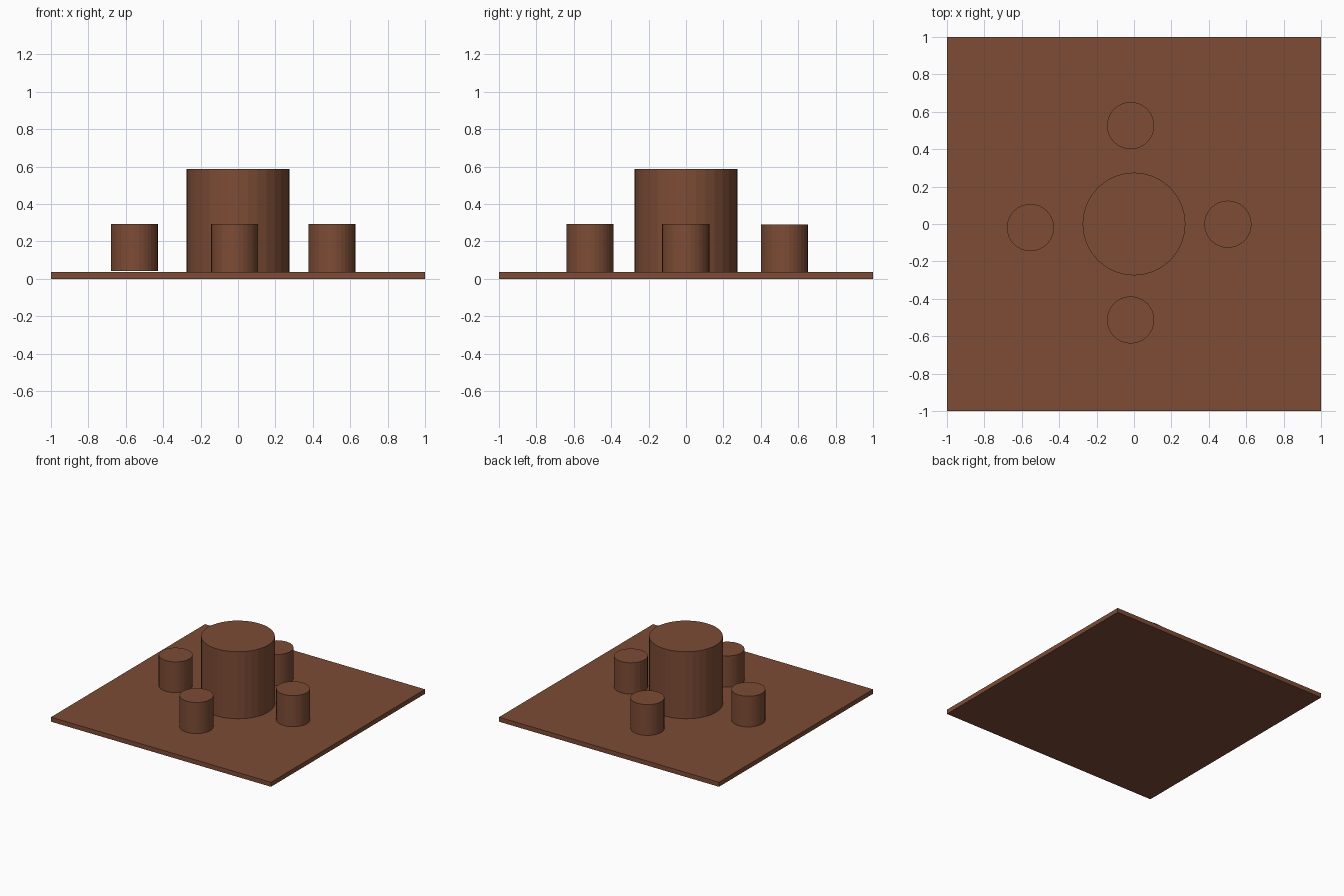
import bpy

if "Cube" in bpy.data.objects:
    bpy.data.objects.remove(bpy.data.objects["Cube"])

brown = bpy.data.materials.new("brown")
brown.diffuse_color = (0.205, 0.072, 0.036, 1)
brown.use_nodes = True
brown.node_tree.nodes["Principled BSDF"].inputs["Base Color"].default_value = brown.diffuse_color


def finish(name):
    ob = bpy.context.object
    ob.name = name
    ob.data.materials.append(brown)
    return ob


def cylinder(name, x, y, radius, bottom, top):
    bpy.ops.mesh.primitive_cylinder_add(
        vertices=32, radius=radius, depth=top - bottom,
        location=(x, y, (bottom + top) / 2))
    return finish(name)


# Thin square base plate
BASE = 0.037
bpy.ops.mesh.primitive_cube_add(size=1, location=(0, 0, BASE / 2))
plate = finish("base_plate")
plate.scale = (2, 2, BASE)

# Large central table
cylinder("table", 0, 0, 0.275, BASE, 0.588)

# Four stools around it, slightly irregular (the left one hovers a hair)
for name, x, y, bottom, top in (
        ("left_stool", -0.554, -0.019, 0.042, 0.294),
        ("right_stool", 0.502, -0.001, 0.037, 0.293),
        ("front_stool", -0.018, -0.513, 0.037, 0.293),
        ("back_stool", -0.018, 0.526, 0.037, 0.290)):
    cylinder(name, x, y, 0.126, bottom, top)
